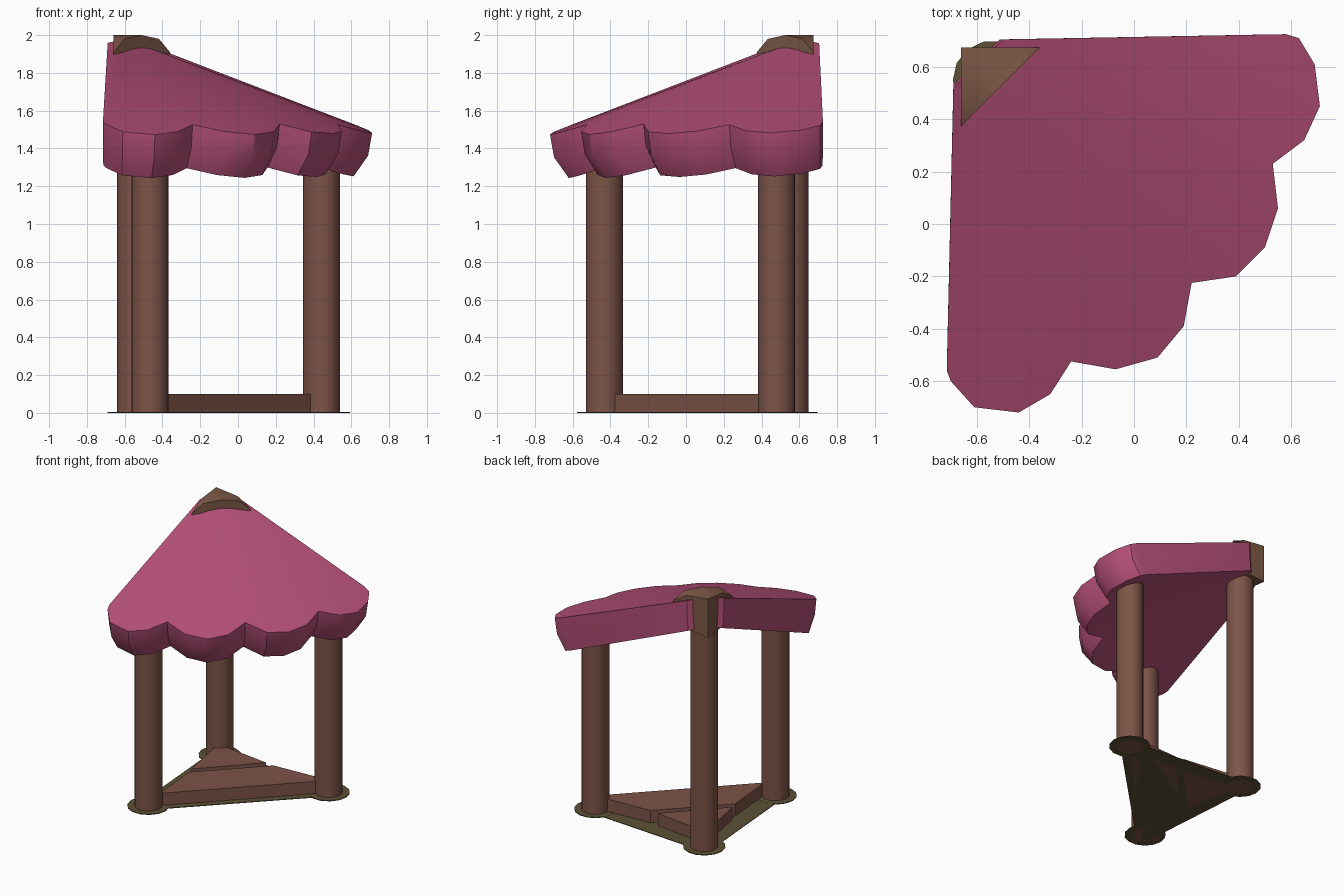
import bpy, bmesh, math
from mathutils import Vector

default = bpy.data.objects.get("Cube")
if default:
    bpy.data.objects.remove(default, do_unlink=True)


def material(name, colour):
    m = bpy.data.materials.new(name)
    m.use_nodes = True
    m.diffuse_color = (*colour, 1)
    m.node_tree.nodes["Principled BSDF"].inputs["Base Color"].default_value = (*colour, 1)
    return m


PINK = material("pink cloth", (0.46, 0.08, 0.185))
BROWN = material("brown wood", (0.205, 0.088, 0.063))
BARK = material("cap wood", (0.205, 0.1, 0.063))
OLIVE = material("dark olive ground", (0.105, 0.082, 0.034))


def finish(name, bm, mat, smooth=None):
    bmesh.ops.recalc_face_normals(bm, faces=bm.faces)
    mesh = bpy.data.meshes.new(name)
    bm.to_mesh(mesh)
    bm.free()
    mesh.materials.append(mat)
    ob = bpy.data.objects.new(name, mesh)
    bpy.context.collection.objects.link(ob)
    if smooth:
        bpy.ops.object.select_all(action='DESELECT')
        ob.select_set(True)
        bpy.context.view_layer.objects.active = ob
        bpy.ops.object.shade_smooth_by_angle(angle=math.radians(smooth))
    return ob


def prism(name, outline, z0, z1, mat, smooth=None):
    """Upright solid from a flat outline."""
    bm = bmesh.new()
    low = [bm.verts.new((x, y, z0)) for x, y in outline]
    high = [bm.verts.new((x, y, z1)) for x, y in outline]
    bm.faces.new(low)
    bm.faces.new(high)
    for i in range(len(low)):
        j = (i + 1) % len(low)
        bm.faces.new((low[i], low[j], high[j], high[i]))
    return finish(name, bm, mat, smooth)


def circle(centre, radius, sides):
    return [(centre[0] + radius * math.cos(math.tau * i / sides),
             centre[1] + radius * math.sin(math.tau * i / sides)) for i in range(sides)]


# Posts with ground pads
posts = {"corner": (-0.542, 0.55, 1.8), "front": (-0.467, -0.432, 1.42), "side": (0.442, 0.48, 1.42)}
for name, (x, y, top) in posts.items():
    prism(name + "_post", circle((x, y), 0.098, 20), 0, top, BROWN, 40)
    prism(name + "_pad", circle((x, y), 0.15, 14), 0, 0.006, OLIVE)

# Ground plate joining the pads
bm = bmesh.new()
for x, y, _ in posts.values():
    for px, py in circle((x, y), 0.07, 12):
        for z in (0, 0.005):
            bm.verts.new((px, py, z))
bmesh.ops.convex_hull(bm, input=bm.verts)
finish("ground_plate", bm, OLIVE)

# Floor planks
prism("large_plank", [(-0.40, -0.39), (0.39, 0.41), (0.37, 0.47), (-0.01, 0.45), (-0.435, 0.02)],
      0, 0.1, BROWN)
prism("small_plank", [(-0.45, 0.07), (-0.08, 0.46), (-0.535, 0.52)], 0, 0.1, BROWN)

# Canopy: sloping slab with a scalloped, tucked-in rim
rim = [(-0.5, 0.705), (0.58, 0.725), (0.63, 0.71), (0.69, 0.61), (0.71, 0.45), (0.65, 0.32),
       (0.53, 0.23), (0.55, 0.06), (0.5, -0.09), (0.39, -0.2), (0.22, -0.225), (0.19, -0.39),
       (0.09, -0.51), (-0.07, -0.555), (-0.24, -0.525), (-0.32, -0.65), (-0.44, -0.72),
       (-0.61, -0.7), (-0.7, -0.6), (-0.715, -0.56), (-0.69, 0.52), (-0.595, 0.613)]
peak = Vector((-0.69, 0.705))
bm = bmesh.new()
rings = []
for scale, drop in ((1, 0), (0.985, 0.12), (0.93, 0.23)):
    ring = []
    for p in rim:
        offset = Vector(p) - peak
        flat = peak + offset * scale
        ring.append(bm.verts.new((flat.x, flat.y, 2.03 - 0.385 * offset.length - drop)))
    rings.append(ring)
count = len(rim)
for upper, lower in zip(rings, rings[1:]):
    for i in range(count):
        j = (i + 1) % count
        bm.faces.new((upper[i], upper[j], lower[j], lower[i]))
for ring in (rings[0], rings[-1]):
    for i in range(count - 2):
        bm.faces.new((ring[-1], ring[i], ring[i + 1]))
finish("canopy", bm, PINK, 35)

# Corner cap: a rounded log end trimmed to the corner
half = [(0, 2.0), (0.13, 1.98), (0.212, 1.91), (0.212, 1.8), (0.13, 1.72), (0, 1.7)]
profile = half + [(-t, z) for t, z in half[-2:0:-1]]
across = Vector((1, 1, 0)).normalized()
along = Vector((-1, 1, 0)).normalized()
bm = bmesh.new()
ends = []
for depth in (0, 0.4):
    base = Vector((-0.51, 0.525, 0)) + along * depth
    ends.append([bm.verts.new(base + across * t + Vector((0, 0, z))) for t, z in profile])
    bm.faces.new(ends[-1])
for i in range(len(profile)):
    j = (i + 1) % len(profile)
    bm.faces.new((ends[0][i], ends[0][j], ends[1][j], ends[1][i]))
for point, normal in (((-0.66, 0, 0), (-1, 0, 0)), ((0, 0.675, 0), (0, 1, 0))):
    cut = bmesh.ops.bisect_plane(bm, geom=bm.verts[:] + bm.edges[:] + bm.faces[:],
                                 plane_co=point, plane_no=normal, clear_outer=True)
    edges = [e for e in cut["geom_cut"] if isinstance(e, bmesh.types.BMEdge)]
    bmesh.ops.holes_fill(bm, edges=edges, sides=0)
finish("corner_cap", bm, BARK, 40)
